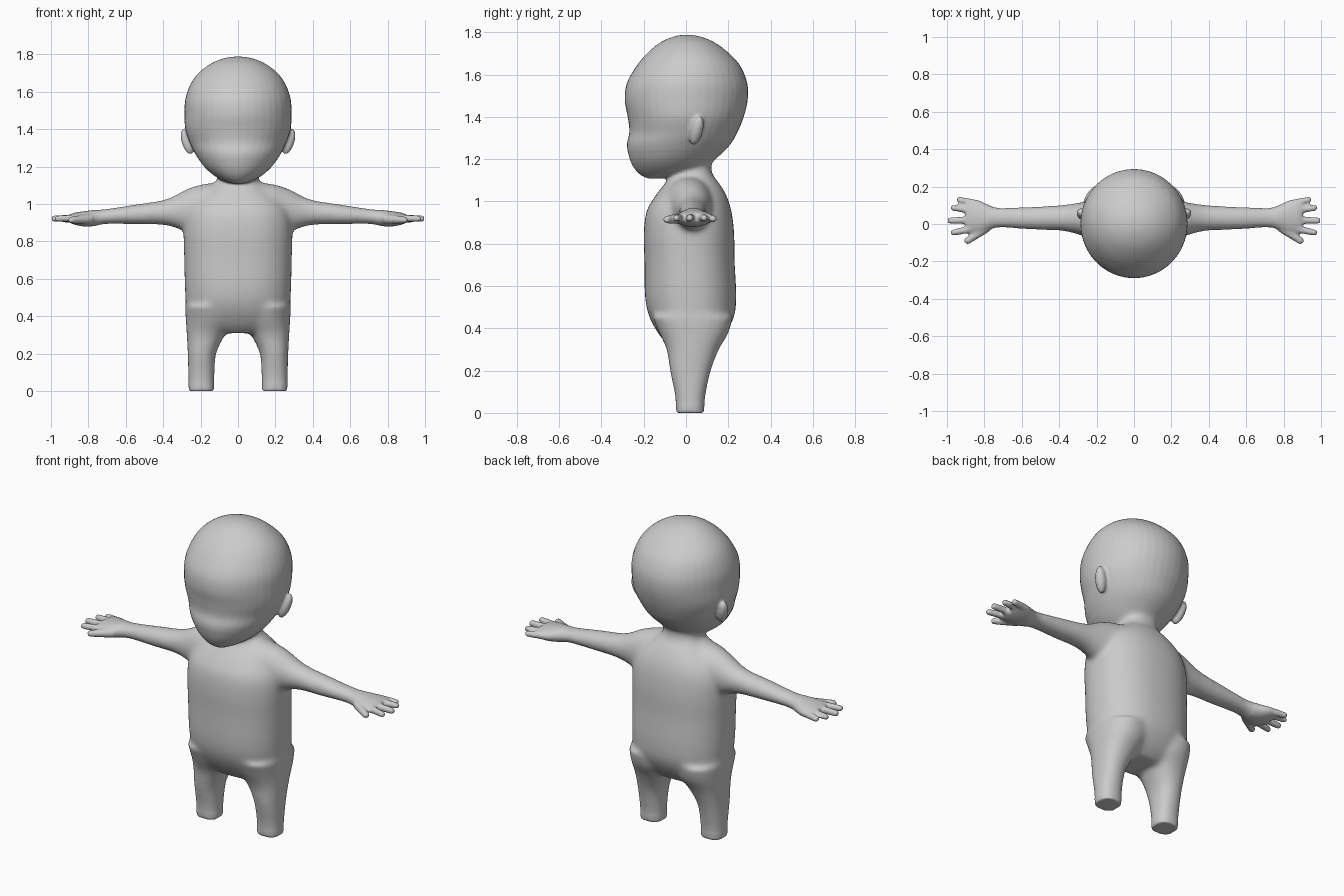
import bpy, bmesh, math
from mathutils import Vector, Matrix

if "Cube" in bpy.data.objects:
    bpy.data.objects.remove(bpy.data.objects["Cube"])

skin = bpy.data.materials.new("soft grey")
skin.diffuse_color = (0.6, 0.6, 0.6, 1)
skin.use_nodes = True
skin.node_tree.nodes["Principled BSDF"].inputs["Base Color"].default_value = skin.diffuse_color
bm = bmesh.new()


def smooth_rows(rows, n=5):
    """Catmull-Rom interpolation between section rows."""
    out = []
    for i in range(len(rows) - 1):
        a, b, c, d = (rows[max(0, min(len(rows) - 1, i + k))] for k in (-1, 0, 1, 2))
        for s in range(n):
            t = s / n
            out.append([0.5 * (2 * q + (r - p) * t + (2 * p - 5 * q + 4 * r - u) * t * t
                        + (3 * q - p - 3 * r + u) * t ** 3) for p, q, r, u in zip(a, b, c, d)])
    return out + [list(rows[-1])]


def loft(rows, axis="z", power=2.0, sides=40, flip=1):
    """Skin rows of (position, low1, high1, low2, high2) along z or x."""
    rings = []
    for p, l1, h1, l2, h2 in smooth_rows(rows):
        ring = []
        for k in range(sides):
            a = 2 * math.pi * k / sides
            c, s = math.cos(a), math.sin(a)
            c = math.copysign(abs(c) ** (2 / power), c)
            s = math.copysign(abs(s) ** (2 / power), s)
            u, v = (l1 + h1) / 2 + c * (h1 - l1) / 2, (l2 + h2) / 2 + s * (h2 - l2) / 2
            co = (u * flip, v, p) if axis == "z" else (p * flip, u, v)
            ring.append(bm.verts.new(co))
        rings.append(ring)
    faces = [bm.faces.new(rings[0][::-1]), bm.faces.new(rings[-1])]
    for r0, r1 in zip(rings, rings[1:]):
        for k in range(sides):
            j = (k + 1) % sides
            faces.append(bm.faces.new((r0[k], r0[j], r1[j], r1[k])))
    bmesh.ops.recalc_face_normals(bm, faces=faces)


def ball(matrix):
    bmesh.ops.create_uvsphere(bm, u_segments=24, v_segments=16, radius=1, matrix=matrix)


def finger(a, b, r0, r1, flip):
    """Tapered rounded finger between two points."""
    a, b = (Vector((v[0] * flip, v[1], v[2])) for v in (a, b))
    d = b - a
    rot = d.to_track_quat("Z", "Y").to_matrix().to_4x4()
    bmesh.ops.create_cone(bm, cap_ends=True, segments=20, radius1=r0, radius2=r1, depth=d.length,
                          matrix=Matrix.Translation((a + b) / 2) @ rot)
    ball(Matrix.Translation(b) @ Matrix.Scale(r1, 4))


# head: z, half width, front y, back y
head = [(1.107, .03, -.19, -.13), (1.14, .11, -.235, .06), (1.195, .178, -.266, .135),
        (1.267, .228, -.280, .208), (1.33, .258, -.268, .245), (1.4, .282, -.276, .273),
        (1.48, .286, -.290, .292), (1.56, .282, -.280, .290), (1.64, .255, -.235, .258),
        (1.70, .212, -.185, .205), (1.75, .147, -.125, .140), (1.778, .08, -.065, .075),
        (1.788, .025, -.02, .025)]
loft([(z, -w, w, f, b) for z, w, f, b in head])

# torso and neck
torso = [(.31, .14, -.07, .12), (.36, .24, -.12, .175), (.45, .275, -.172, .226),
         (.55, .284, -.194, .238), (.72, .288, -.197, .230), (.85, .291, -.200, .228),
         (.95, .28, -.188, .216), (1.02, .24, -.150, .195), (1.08, .17, -.105, .162),
         (1.13, .112, -.072, .125), (1.19, .10, -.07, .118), (1.27, .09, -.07, .115)]
loft([(z, -w, w, f, b) for z, w, f, b in torso], power=2.3)

arm = [(.10, -.11, .14, .84, 1.115), (.18, -.10, .135, .835, 1.108), (.27, -.065, .118, .85, 1.082),
       (.385, -.037, .102, .886, 1.026), (.545, -.031, .093, .891, .999), (.70, -.021, .088, .893, .975),
       (.76, -.028, .095, .883, .970), (.82, -.052, .122, .880, .962), (.87, -.055, .133, .889, .955),
       (.90, -.048, .125, .90, .945)]
leg = [(0, .128, .263, -.047, .085), (.08, .126, .266, -.052, .092), (.2, .117, .269, -.076, .118),
       (.3, .07, .274, -.092, .156), (.38, .02, .279, -.128, .202), (.46, .03, .283, -.162, .222)]
fingers = [((.83, .105, .922), (.932, .129, .918), .022, .017),
           ((.84, .072, .925), (.965, .086, .922), .022, .017),
           ((.84, .022, .925), (.982, .018, .922), .022, .018),
           ((.84, -.02, .925), (.966, -.046, .922), .022, .017),
           ((.79, -.02, .920), (.890, -.090, .915), .027, .019)]
for side in (1, -1):
    loft(arm, axis="x", flip=side)
    loft(leg, power=2.3, flip=side)
    for a, b, r0, r1 in fingers:
        finger(a, b, r0, r1, side)
    # ear
    ball(Matrix.Translation((.272 * side, .05, 1.335)) @ Matrix.Rotation(.3 * side, 4, "Y")
         @ Matrix.Rotation(-.25, 4, "X") @ Matrix.Diagonal((.03, .03, .074, 1)))

# fuse everything into one skin
mesh = bpy.data.meshes.new("body")
bm.to_mesh(mesh)
bm.free()
body = bpy.data.objects.new("body", mesh)
bpy.context.collection.objects.link(body)
bpy.context.view_layer.objects.active = body
body.select_set(True)
mod = body.modifiers.new("fuse", "REMESH")
mod.mode, mod.voxel_size = "VOXEL", 0.008
bpy.ops.object.modifier_apply(modifier="fuse")

# relax the joins strongly, the ears and hands only a little
bm = bmesh.new()
bm.from_mesh(body.data)
for step in range(24):
    verts = [v for v in bm.verts if step < 3 or
             (abs(v.co.x) < .76 and .04 < v.co.z < 1.24)]
    bmesh.ops.smooth_vert(bm, verts=verts, factor=.5, use_axis_x=True, use_axis_y=True, use_axis_z=True)
bm.to_mesh(body.data)
bm.free()
body.data.materials.clear()
body.data.materials.append(skin)
body.data.polygons.foreach_set("material_index", [0] * len(body.data.polygons))
bpy.ops.object.shade_smooth_by_angle(angle=math.radians(60))
